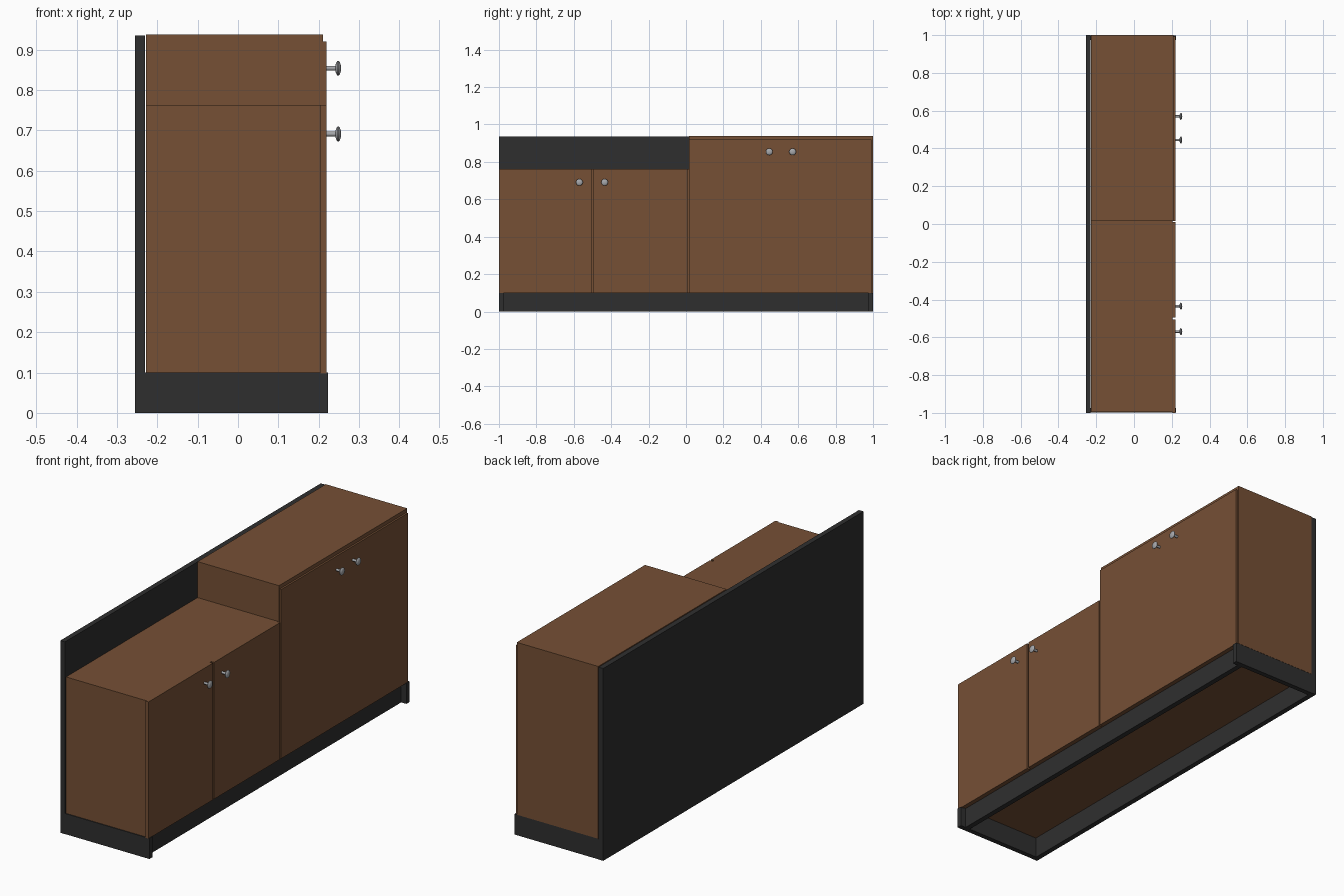
import bpy, bmesh, math
from mathutils import Matrix

if "Cube" in bpy.data.objects:
    bpy.data.objects.remove(bpy.data.objects["Cube"])


def material(name, rgb):
    m = bpy.data.materials.new(name)
    m.diffuse_color = (*rgb, 1.0)
    m.use_nodes = True
    m.node_tree.nodes["Principled BSDF"].inputs["Base Color"].default_value = m.diffuse_color
    return m


WOOD = material("brown wood", (0.18, 0.08, 0.036))
DARK = material("charcoal board", (0.028, 0.028, 0.028))
METAL = material("brushed metal", (0.38, 0.39, 0.41))


def finish(bm, name, mat):
    bmesh.ops.recalc_face_normals(bm, faces=bm.faces)
    mesh = bpy.data.meshes.new(name)
    bm.to_mesh(mesh)
    bm.free()
    mesh.materials.append(mat)
    ob = bpy.data.objects.new(name, mesh)
    bpy.context.collection.objects.link(ob)
    return ob


def box(name, x, y, z, mat):
    """Box from (min, max) ranges on each axis."""
    bm = bmesh.new()
    bmesh.ops.create_cube(bm, size=1.0)
    for v in bm.verts:
        for i, (lo, hi) in enumerate((x, y, z)):
            v.co[i] = lo if v.co[i] < 0 else hi
    return finish(bm, name, mat)


def knob(name, y, z):
    """Turned knob pointing along +x: (distance along x, radius) profile."""
    profile = [(0.218, 0.0), (0.218, 0.006), (0.241, 0.006), (0.243, 0.013),
               (0.246, 0.0178), (0.249, 0.0185), (0.252, 0.016),
               (0.2545, 0.009), (0.2555, 0.0)]
    bm = bmesh.new()
    verts = [bm.verts.new((px, r, 0)) for px, r in profile]
    edges = [bm.edges.new(p) for p in zip(verts, verts[1:])]
    bmesh.ops.spin(bm, geom=verts + edges, cent=(0, 0, 0), axis=(1, 0, 0),
                   angle=2 * math.pi, steps=20)
    bmesh.ops.remove_doubles(bm, verts=bm.verts, dist=1e-5)
    bmesh.ops.transform(bm, matrix=Matrix.Translation((0, y, z)), verts=bm.verts)
    ob = finish(bm, name, METAL)
    bpy.context.view_layer.objects.active = ob
    ob.select_set(True)
    bpy.ops.object.shade_smooth_by_angle(angle=math.radians(40))
    ob.select_set(False)


# Back board and open-bottomed plinth with recessed kick board
box("back_board", (-0.255, -0.23), (-1, 1), (0, 0.935), DARK)
box("kick_board", (0.17, 0.195), (-0.976, 0.976), (0, 0.1), DARK)
for side, y in (("front", (-0.999, -0.975)), ("rear", (0.975, 0.999))):
    box(f"plinth_end_{side}", (-0.23, 0.223), y, (0, 0.1), DARK)

# Cabinet carcasses
box("low_cabinet", (-0.228, 0.204), (-0.995, 0.015), (0.1, 0.763), WOOD)
box("tall_cabinet", (-0.228, 0.21), (0.015, 1), (0.1, 0.938), WOOD)

# Doors
box("low_door_left", (0.204, 0.219), (-1, -0.506), (0.098, 0.763), WOOD)
box("low_door_right", (0.204, 0.219), (-0.496, 0.011), (0.098, 0.763), WOOD)
box("tall_doors", (0.21, 0.219), (0.017, 0.992), (0.098, 0.92), WOOD)

# Knobs
for i, (y, z) in enumerate(((-0.57, 0.691), (-0.435, 0.691),
                            (0.445, 0.854), (0.57, 0.854))):
    knob(f"knob_{i + 1}", y, z)
